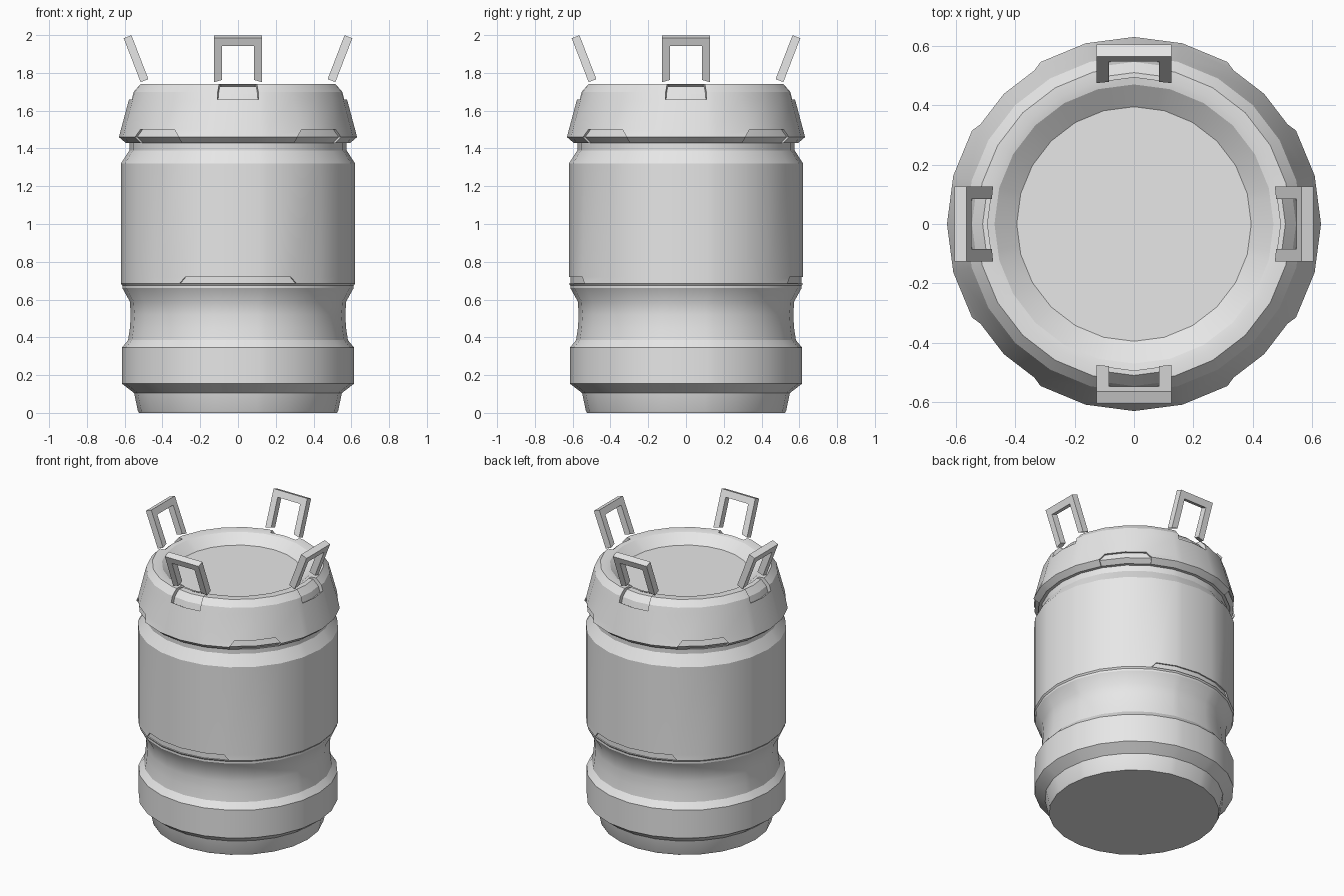
import bpy
import bmesh
from math import cos, sin, radians, pi
from mathutils import Matrix, Vector

if "Cube" in bpy.data.objects:
    bpy.data.objects.remove(bpy.data.objects["Cube"])

grey = bpy.data.materials.new("light_grey_metal")
grey.use_nodes = True
COLOUR = (0.8, 0.8, 0.8, 1)
grey.diffuse_color = COLOUR
grey.node_tree.nodes["Principled BSDF"].inputs["Base Color"].default_value = COLOUR


def finish(name, bm):
    """Turn a bmesh into a smooth-shaded object with sharp creases."""
    bmesh.ops.recalc_face_normals(bm, faces=bm.faces)
    mesh = bpy.data.meshes.new(name)
    bm.to_mesh(mesh)
    bm.free()
    obj = bpy.data.objects.new(name, mesh)
    bpy.context.collection.objects.link(obj)
    mesh.materials.append(grey)
    bpy.ops.object.select_all(action="DESELECT")
    obj.select_set(True)
    bpy.context.view_layer.objects.active = obj
    bpy.ops.object.shade_smooth_by_angle(angle=radians(25))
    return obj


# Drum outline (radius, height) from the base up and over into the lid dish
PROFILE = [
    (0.525, 0), (0.53, 0.01), (0.55, 0.105), (0.615, 0.155), (0.615, 0.345),
    (0.582, 0.385), (0.572, 0.45), (0.568, 0.52), (0.573, 0.59),
    (0.612, 0.66), (0.612, 0.674), (0.62, 0.684), (0.62, 0.72), (0.62, 1.32),
    (0.575, 1.39), (0.575, 1.43), (0.595, 1.43), (0.63, 1.46), (0.62, 1.5),
    (0.577, 1.66), (0.566, 1.70), (0.53, 1.74), (0.495, 1.74),
    (0.47, 1.735), (0.395, 1.68),
]
SEAM, PANEL_TOP, RIM_UNDER, RIM_TOP, NOTCH_LOW, NOTCH_HIGH = 10, 12, 16, 18, 19, 22
STEP = 15
NOTCH = 11
ANGLES = sorted(list(range(0, 360, STEP)) +
                [(q + s * NOTCH) % 360 for q in range(0, 360, 90) for s in (-1, 1)])


def on_polygon(radius, deg):
    """Point on a regular polygon ring with its corners at every STEP degrees."""
    off = radians(deg % STEP - STEP / 2)
    r = radius * cos(radians(STEP / 2)) / cos(off)
    return r * cos(radians(deg)), r * sin(radians(deg))


def skew(row, deg):
    """Slant the ends of the tabs so they become trapezoids."""
    if row == RIM_TOP and deg % 90 in (30, 60):
        return deg + (3 if deg % 90 == 30 else -3)
    if row == PANEL_TOP and deg % 180 in (60, 120):
        return deg + (3 if deg % 180 == 60 else -3)
    return deg


bm = bmesh.new()
rings = []
for row, (r, z) in enumerate(PROFILE):
    rings.append([bm.verts.new((*on_polygon(r, skew(row, a)), z)) for a in ANGLES])
cells = {}
n = len(ANGLES)
for row in range(len(rings) - 1):
    low, high = rings[row], rings[row + 1]
    for i in range(n):
        j = (i + 1) % n
        cells[row, i] = bm.faces.new((low[i], low[j], high[j], high[i]))
bm.faces.new(rings[0][::-1])
bm.faces.new(rings[-1])
bmesh.ops.recalc_face_normals(bm, faces=bm.faces)


def recess(first_row, last_row, centre, half, depth, drop=0):
    """Push a block of panels in towards the axis, leaving crisp walls."""
    chosen = []
    for (row, i), face in cells.items():
        width = (ANGLES[(i + 1) % n] - ANGLES[i]) % 360
        middle = ANGLES[i] + width / 2
        gap = abs((middle - centre + 180) % 360 - 180)
        if first_row <= row < last_row and gap < half:
            chosen.append(face)
    result = bmesh.ops.extrude_face_region(bm, geom=chosen)
    left = [f for f in chosen if f.is_valid]
    if left:
        bmesh.ops.delete(bm, geom=left, context="FACES_ONLY")
    for v in result["geom"]:
        if isinstance(v, bmesh.types.BMVert):
            inward = Vector((v.co.x, v.co.y, 0)).normalized() * -depth
            v.co += inward + Vector((0, 0, -drop))


for quarter in range(0, 360, 90):
    recess(NOTCH_LOW, NOTCH_HIGH, quarter, NOTCH, 0.02, 0.012)    # handle seats
    recess(RIM_UNDER, RIM_TOP, quarter + 45, STEP, 0.014)         # rim cut-outs
for side in (90, 270):
    recess(SEAM + 1, PANEL_TOP, side, 2 * STEP, 0.009)            # body seam tabs
finish("drum_body", bm)


# Four outward-leaning handles, each a thick upside-down U
def add_handle(name, turn):
    outer, inner, height, bar, half = 0.127, 0.085, 0.249, 0.045, 0.022
    up = Vector((0.36, 0, 0.933)).normalized()
    out = Vector((up.z, 0, -up.x))
    base = Vector((0.495, 0, 1.759))
    arch = [(-outer, 0), (-outer, height), (outer, height), (outer, 0),
            (inner, 0.012), (inner, height - bar),
            (-inner, height - bar), (-inner, 0.012)]
    hb = bmesh.new()
    sheets = []
    for side in (-half, half):
        sheets.append([hb.verts.new(base + up * s + out * side + Vector((0, t, 0)))
                       for t, s in arch])
    back, front = sheets
    count = len(arch)
    for i in range(count):
        j = (i + 1) % count
        hb.faces.new((back[i], back[j], front[j], front[i]))
    for sheet in sheets:
        for quad in ((0, 1, 6, 7), (1, 2, 5, 6), (2, 3, 4, 5)):
            hb.faces.new([sheet[k] for k in quad])
    bmesh.ops.rotate(hb, verts=hb.verts, matrix=Matrix.Rotation(turn, 3, "Z"))
    finish(name, hb)


for k, place in enumerate(("left", "back", "right", "front")):
    add_handle(place + "_handle", k * pi / 2)
